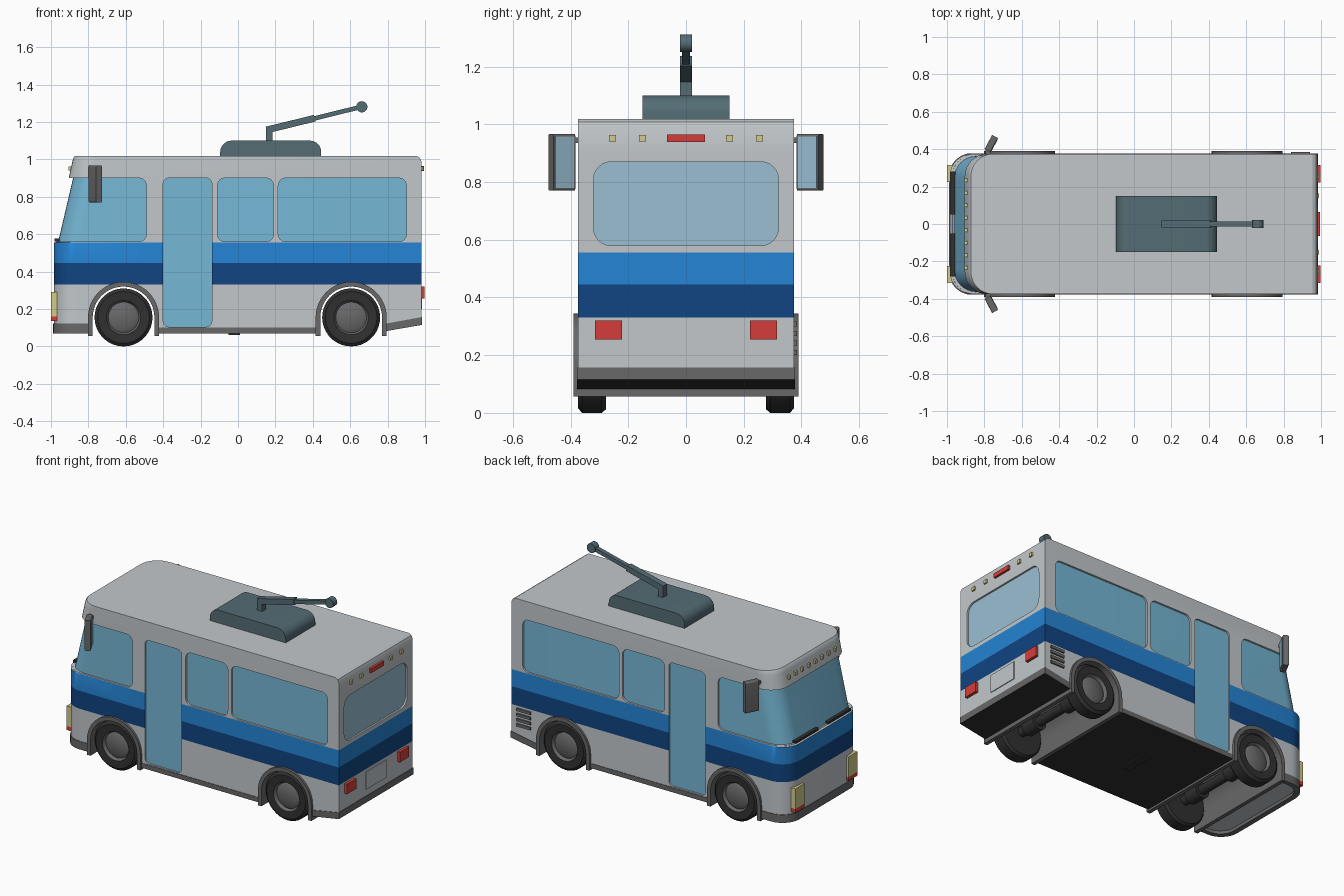
import bpy, bmesh
from math import sin, cos, pi, radians
from mathutils import Vector, Matrix

if "Cube" in bpy.data.objects:
    bpy.data.objects.remove(bpy.data.objects["Cube"], do_unlink=True)


def material(name, r, g, b):
    m = bpy.data.materials.new(name)
    m.use_nodes = True
    m.diffuse_color = (r, g, b, 1)
    m.node_tree.nodes["Principled BSDF"].inputs["Base Color"].default_value = (r, g, b, 1)
    return m


WHITE = material("body grey white", .54, .575, .60)
BLUE = material("stripe blue", .018, .23, .66)
NAVY = material("stripe navy", .005, .058, .22)
GLASS = material("window glass", .18, .475, .67)
PALE = material("pale glass", .32, .52, .65)
TRIM = material("trim grey", .14, .14, .14)
DARK = material("rubber black", .03, .03, .03)
SLATE = material("slate", .088, .15, .175)
RED = material("lamp red", .66, .048, .042)
YELLOW = material("lamp yellow", .65, .60, .26)


def finish(name, bm, mats, rule=None):
    """Turn a bmesh into an object, picking material slots by rule."""
    bmesh.ops.recalc_face_normals(bm, faces=bm.faces[:])
    bm.normal_update()
    if rule:
        for f in bm.faces:
            f.material_index = rule(f.calc_center_median(), f.normal)
    me = bpy.data.meshes.new(name)
    bm.to_mesh(me)
    bm.free()
    for m in mats:
        me.materials.append(m)
    ob = bpy.data.objects.new(name, me)
    bpy.context.collection.objects.link(ob)
    return ob


def loft(name, rings, mats, rule=None):
    """Skin matching rings of points and cap both ends."""
    bm = bmesh.new()
    loops = [[bm.verts.new(p) for p in ring] for ring in rings]
    n = len(loops[0])
    for a, b in zip(loops, loops[1:]):
        for i in range(n):
            j = (i + 1) % n
            bm.faces.new((a[i], a[j], b[j], b[i]))
    bm.faces.new(loops[0])
    bm.faces.new(loops[-1])
    return finish(name, bm, mats, rule)


def prism(name, pts, y0, y1, mats, rule=None):
    """Extrude an (x, z) profile along y."""
    return loft(name, [[(x, y, z) for x, z in pts] for y in (y0, y1)], mats, rule)


def box(name, x0, x1, y0, y1, z0, z1, mat):
    return prism(name, [(x0, z0), (x1, z0), (x1, z1), (x0, z1)], y0, y1, [mat])


def arc(cx, cz, r, a0, a1, n):
    return [(cx + r * cos(radians(a0 + (a1 - a0) * i / n)),
             cz + r * sin(radians(a0 + (a1 - a0) * i / n))) for i in range(n + 1)]


def rounded(x0, x1, z0, z1, r):
    return (arc(x1 - r, z1 - r, r, 0, 90, 6) + arc(x0 + r, z1 - r, r, 90, 180, 6)
            + arc(x0 + r, z0 + r, r, 180, 270, 6) + arc(x1 - r, z0 + r, r, 270, 360, 6))


def disc(cx, cz, r, n=32):
    return arc(cx, cz, r, 0, 360 - 360 / n, n - 1)


def bar(name, a, b, w0, w1, hy, mat):
    """Tapered bar between two (x, z) points."""
    a, b = Vector(a), Vector(b)
    n = (b - a).orthogonal().normalized()
    return prism(name, [a + n * w0, b + n * w1, b - n * w1, a - n * w0], -hy, hy, [mat])


def plan(z, nose, rear, half=.375, r=.12):
    """Plan outline with rounded front corners."""
    pts = ([(rear, half)] + arc(nose + r, half - r, r, 90, 180, 8)
           + arc(nose + r, r - half, r, 180, 270, 8) + [(rear, -half)])
    return [(x, y, z) for x, y in pts]


def cut(target, cutters):
    """Subtract the cutters for good, keeping their materials on cut faces."""
    for c in cutters:
        m = target.modifiers.new("cut", "BOOLEAN")
        m.operation, m.solver, m.object = "DIFFERENCE", "EXACT", c
        m.material_mode = "TRANSFER"
    dg = bpy.context.evaluated_depsgraph_get()
    me = bpy.data.meshes.new_from_object(target.evaluated_get(dg))
    target.modifiers.clear()
    target.data = me
    for c in cutters:
        bpy.data.objects.remove(c, do_unlink=True)


# Body shell with painted stripes
levels = [(.09, -.985, .98), (.33, -.985, .98), (.445, -.985, .98), (.555, -.985, .98),
          (.558, -.972, .98), (.9, -.905, .98), (.99, -.885, .98), (1.008, -.88, .972),
          (1.018, -.872, .955)]
body = loft("body", [plan(*v) for v in levels], [WHITE, BLUE, NAVY],
            lambda c, n: 0 if abs(n.z) > .9 or c.z < .33 or c.z > .556 else 2 if c.z < .445 else 1)

# Openings for windows, doors, wheel bays and the raised tail
AXLES = (-.612, .605)
AXLE_Z = .155
openings = [rounded(-1.3, -.49, .56, .9, .04), rounded(-.40, -.14, .105, .9, .03),
            rounded(-.11, .19, .56, .9, .04), rounded(.215, .9, .56, .9, .04),
            [(.78, -.1), (1.1, -.1), (1.1, .167), (.78, .103)]]
openings += [[(x + .185, -.1)] + arc(x, AXLE_Z, .185, 0, 180, 24) + [(x - .185, -.1)] for x in AXLES]
cutters = [prism("opening_cutter", p, -.6, .6, [WHITE]) for p in openings]
pane = [(y, z) for y, z in rounded(-.32, .32, .58, .87, .06)]
cutters.append(loft("rear_cutter", [[(x, y, z) for y, z in pane] for x in (.965, 1.1)], [WHITE]))
cut(body, cutters)

# Glazing set behind the openings
loft("side_glass_and_windscreen", [plan(.54, -.966, .91, .363), plan(.92, -.877, .91, .363)], [GLASS])
box("door_glass", -.41, -.13, -.364, .364, .095, .91, GLASS)
box("rear_glass", .95, .969, -.33, .33, .57, .88, PALE)

# Skirts and dark underside
under = lambda c, n: 1 if n.z < -.5 else 0
prism("middle_skirt", [(-.44, .07), (.43, .07), (.43, .1), (-.44, .1)], -.378, .378, [TRIM, DARK], under)
prism("rear_skirt", [(.78, .08), (.983, .115), (.983, .157), (.78, .12)], -.378, .378, [TRIM, DARK], under)
front_skirt = loft("front_skirt", [plan(z, -.988, -.79, .378) for z in (.07, .122)], [TRIM])
cut(front_skirt, [loft("skirt_cutter", [plan(z, -.955, -.7, .35, .1) for z in (.0, .2)], [TRIM])])
box("underside_plate", -.05, .01, -.1, .1, .062, .075, DARK)


# Wheels, axles and full-width wheel arches
def wheel(name, x, side):
    profile = [(0, .366), (.06, .364), (.082, .352), (.092, .372), (.138, .375), (.155, .36),
               (.155, .292), (.143, .278), (0, .278)]
    bm = bmesh.new()
    vs = [bm.verts.new((r, y * side, 0)) for r, y in profile]
    es = [bm.edges.new(e) for e in zip(vs, vs[1:])]
    bmesh.ops.spin(bm, geom=vs + es, axis=(0, 1, 0), cent=(0, 0, 0), steps=36, angle=2 * pi)
    bmesh.ops.remove_doubles(bm, verts=bm.verts[:], dist=.0005)
    ob = finish(name, bm, [DARK, TRIM],
                lambda c, n: int((c.x ** 2 + c.z ** 2) ** .5 < .09 and c.y * side > .33))
    ob.location = (x, 0, AXLE_Z)


for label, x in zip(("front", "rear"), AXLES):
    outer = [(x + .19, .057)] + arc(x, AXLE_Z, .19, 0, 180, 24) + [(x - .19, .057)]
    inner = [(x - .165, .057)] + arc(x, AXLE_Z, .165, 180, 0, 24) + [(x + .165, .057)]
    prism(label + "_wheel_arch", outer + inner, -.39, .39, [TRIM])
    prism(label + "_axle", disc(x, AXLE_Z, .03, 16), -.3, .3, [DARK])
    for side, s in (("left", 1), ("right", -1)):
        wheel(f"{label}_{side}_wheel", x, s)
        prism(f"{label}_{side}_axle_sleeve", disc(x, AXLE_Z, .05, 20), .12 * s, .22 * s, [DARK])

# Roof collector: rounded base, post and jointed arm
base = [(-.095, 1.01)] + arc(-.035, 1.04, .06, 180, 90, 8) + arc(.385, 1.04, .06, 90, 0, 8) + [(.445, 1.01)]
prism("collector_base", base, -.15, .15, [SLATE])
box("collector_post", .15, .185, -.02, .02, 1.09, 1.165, SLATE)
bar("collector_lower_arm", (.152, 1.157), (.41, 1.22), .018, .018, .02, SLATE)
bar("collector_upper_arm", (.40, 1.217), (.66, 1.281), .012, .012, .014, SLATE)
prism("collector_roller", disc(.662, 1.281, .03, 20), -.021, .021, [SLATE])

# Lamps, mirrors and wipers on both sides
for side, s in (("left", 1), ("right", -1)):
    box(side + "_headlight", -1, -.95, .225 * s, .315 * s, .16, .29, YELLOW)
    box(side + "_front_indicator", -1, -.95, .225 * s, .315 * s, .135, .16, RED)
    box(side + "_tail_light", .97, .998, .222 * s, .315 * s, .255, .32, RED)
    for y in (.15, .255):
        box(side + "_rear_marker", .97, .99, (y - .012) * s, (y + .012) * s, .94, .963, YELLOW)
    for i in range(4):
        y = s * (.0335 + .067 * i)
        box(side + "_roof_marker", -.905, -.87, y - .01, y + .01, .94, .963, YELLOW)
    box(side + "_wiper", -.98, -.955, .05 * s, .28 * s, .562, .576, DARK)
    turn = Matrix.Translation((-.763, .43 * s, 0)) @ Matrix.Rotation(radians(-28 * s), 4, "Z")
    shell = prism(side + "_mirror", rounded(-.018, .018, .77, .967, .008), -.043, .043, [TRIM])
    glass = box(side + "_mirror_glass", .015, .0205, -.036, .036, .78, .957, PALE)
    shell.matrix_world = glass.matrix_world = turn
    box(side + "_mirror_bracket", -.795, -.765, .36 * s, .40 * s, .935, .955, TRIM)

# Rear details
box("rear_stop_light", .97, .994, -.065, .065, .938, .965, RED)
box("number_plate", .97, .985, -.103, .103, .2, .313, WHITE)
for i in range(4):
    box("vent_slat", .84, .94, .37, .384, .2 + .033 * i, .218 + .033 * i, TRIM)

# Smooth curved surfaces, keep creases sharp
for ob in bpy.context.collection.objects:
    if ob.type == "MESH":
        ob.select_set(True)
        bpy.context.view_layer.objects.active = ob
bpy.ops.object.shade_smooth_by_angle(angle=radians(30))
